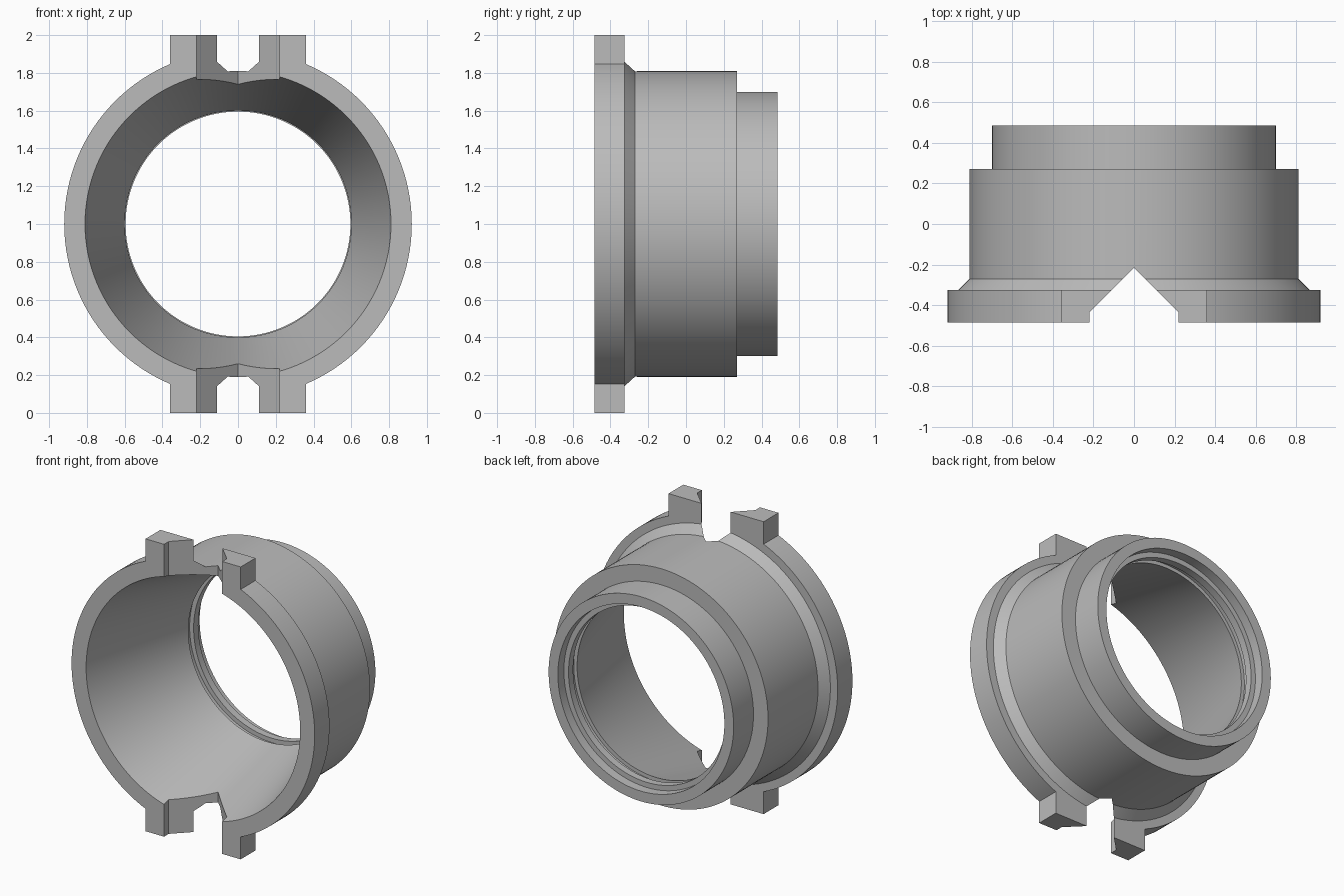
import bpy, bmesh, math
from mathutils import Vector

default = bpy.data.objects.get("Cube")
if default:
    bpy.data.objects.remove(default, do_unlink=True)

SEGMENTS = 128
FRONT, FLANGE_BACK, CENTRE_Z = -0.485, -0.325, 1.0

grey = bpy.data.materials.new("plain grey")
grey.use_nodes = True
colour = (0.5, 0.5, 0.5, 1)
grey.diffuse_color = colour
grey.node_tree.nodes["Principled BSDF"].inputs["Base Color"].default_value = colour


def make_object(name, bm):
    bmesh.ops.recalc_face_normals(bm, faces=bm.faces)
    mesh = bpy.data.meshes.new(name)
    bm.to_mesh(mesh)
    bm.free()
    mesh.materials.append(grey)
    obj = bpy.data.objects.new(name, mesh)
    bpy.context.collection.objects.link(obj)
    return obj


def lathe(name, profile):
    """Revolve a closed (radius, y) profile about the y axis."""
    bm = bmesh.new()
    rings = []
    for i in range(SEGMENTS):
        a = math.tau * i / SEGMENTS
        rings.append([bm.verts.new((r * math.sin(a), y, CENTRE_Z + r * math.cos(a)))
                      for r, y in profile])
    for i, ring in enumerate(rings):
        after = rings[(i + 1) % SEGMENTS]
        for j in range(len(profile)):
            k = (j + 1) % len(profile)
            bm.faces.new((ring[j], ring[k], after[k], after[j]))
    return make_object(name, bm)


def prism(name, outline, z0, z1):
    """Extrude an (x, y) outline upward."""
    bm = bmesh.new()
    base = bm.faces.new([bm.verts.new((x, y, z0)) for x, y in outline])
    top = bmesh.ops.extrude_face_region(bm, geom=[base])["geom"]
    bmesh.ops.translate(bm, vec=Vector((0, 0, z1 - z0)),
                        verts=[v for v in top if isinstance(v, bmesh.types.BMVert)])
    return make_object(name, bm)


def combine(target, tool, operation):
    mod = target.modifiers.new(operation.lower(), 'BOOLEAN')
    mod.operation, mod.solver, mod.object = operation, 'EXACT', tool
    bpy.context.view_layer.objects.active = target
    bpy.ops.object.modifier_apply(modifier=mod.name)
    bpy.data.objects.remove(tool, do_unlink=True)


# Flanged collar: stepped outside, tapered bore, groove and lip at the back
outside = [(0.92, FRONT), (0.92, FLANGE_BACK), (0.865, FLANGE_BACK), (0.81, -0.27),
           (0.81, 0.27), (0.70, 0.27), (0.70, 0.485)]
bore = [(0.63, 0.485), (0.63, 0.42), (0.595, 0.42), (0.595, 0.37),
        (0.625, 0.37), (0.625, 0.32), (0.60, 0.32), (0.81, FRONT)]
collar = lathe("flanged_collar", outside + bore)

# Lug blocks on the flange, top and bottom
for z0, z1 in ((0, 0.17), (1.83, 2)):
    block = prism("lug_block", [(-0.36, FRONT), (0.36, FRONT),
                                (0.36, FLANGE_BACK), (-0.36, FLANGE_BACK)], z0, z1)
    combine(collar, block, 'UNION')

# Pointed notch cut through both pairs of lugs
notch = prism("notch_cutter", [(-0.22, -0.6), (0.22, -0.6), (0.22, -0.435),
                               (0, -0.215), (-0.22, -0.435)], -0.5, 2.5)
notch.hide_render = True
combine(collar, notch, 'DIFFERENCE')

# Smooth curved walls, crisp edges
bpy.ops.object.select_all(action='DESELECT')
collar.select_set(True)
bpy.context.view_layer.objects.active = collar
bpy.ops.object.shade_smooth_by_angle(angle=math.radians(20))
